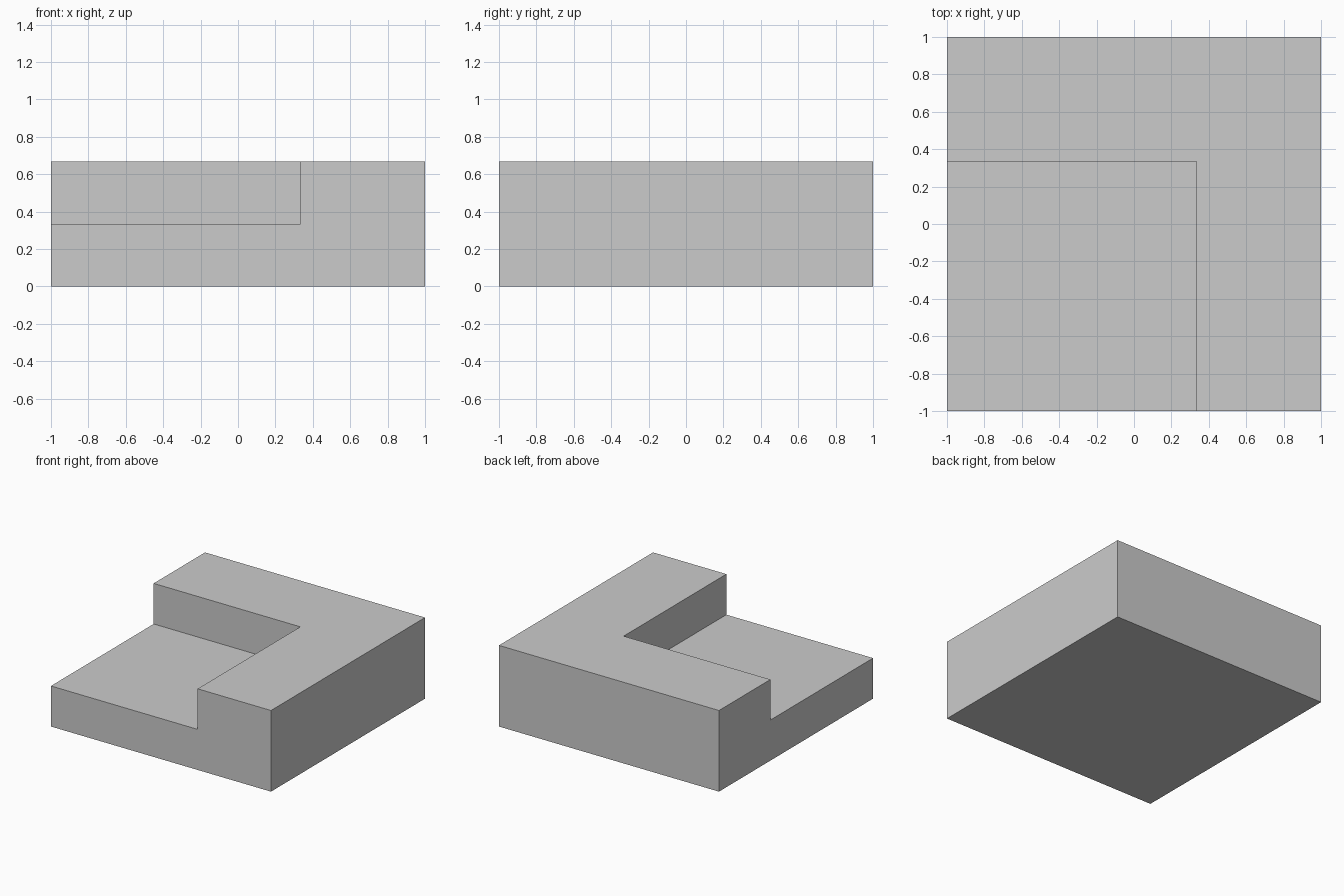
import bpy
import bmesh
from mathutils import Matrix, Vector

default = bpy.data.objects.get("Cube")
if default:
    bpy.data.objects.remove(default, do_unlink=True)

UNIT = 2 / 3          # the block is three units wide and one unit high
STEP = UNIT / 2       # height of the low floor

# Plain grey material
grey = bpy.data.materials.new("plain_grey")
grey.use_nodes = True
colour = (0.6, 0.6, 0.6, 1)
grey.diffuse_color = colour
grey.node_tree.nodes["Principled BSDF"].inputs["Base Color"].default_value = colour

# Low square slab
bm = bmesh.new()
bmesh.ops.create_cube(bm, size=1, matrix=Matrix.Translation((0, 0, STEP / 2)) @ Matrix.Diagonal((2, 2, STEP, 1)))

# Split the slab along the inner sides of the raised corner
for normal in (Vector((1, 0, 0)), Vector((0, 1, 0))):
    bmesh.ops.bisect_plane(bm, geom=bm.verts[:] + bm.edges[:] + bm.faces[:],
                           plane_co=normal * UNIT / 2, plane_no=normal)

# Raise the L-shaped left and back border
bm.normal_update()
border = [f for f in bm.faces if f.normal.z > 0.9
          and max(f.calc_center_median().xy) > UNIT / 2]
raised = bmesh.ops.extrude_face_region(bm, geom=border)["geom"]
bmesh.ops.translate(bm, vec=(0, 0, UNIT - STEP),
                    verts=[v for v in raised if isinstance(v, bmesh.types.BMVert)])

# Merge coplanar faces into clean flat sides
bmesh.ops.recalc_face_normals(bm, faces=bm.faces[:])
bmesh.ops.dissolve_limit(bm, angle_limit=0.01, verts=bm.verts[:], edges=bm.edges[:])

mesh = bpy.data.meshes.new("stepped_block")
bm.to_mesh(mesh)
bm.free()
mesh.materials.append(grey)
bpy.context.collection.objects.link(bpy.data.objects.new("stepped_block", mesh))
